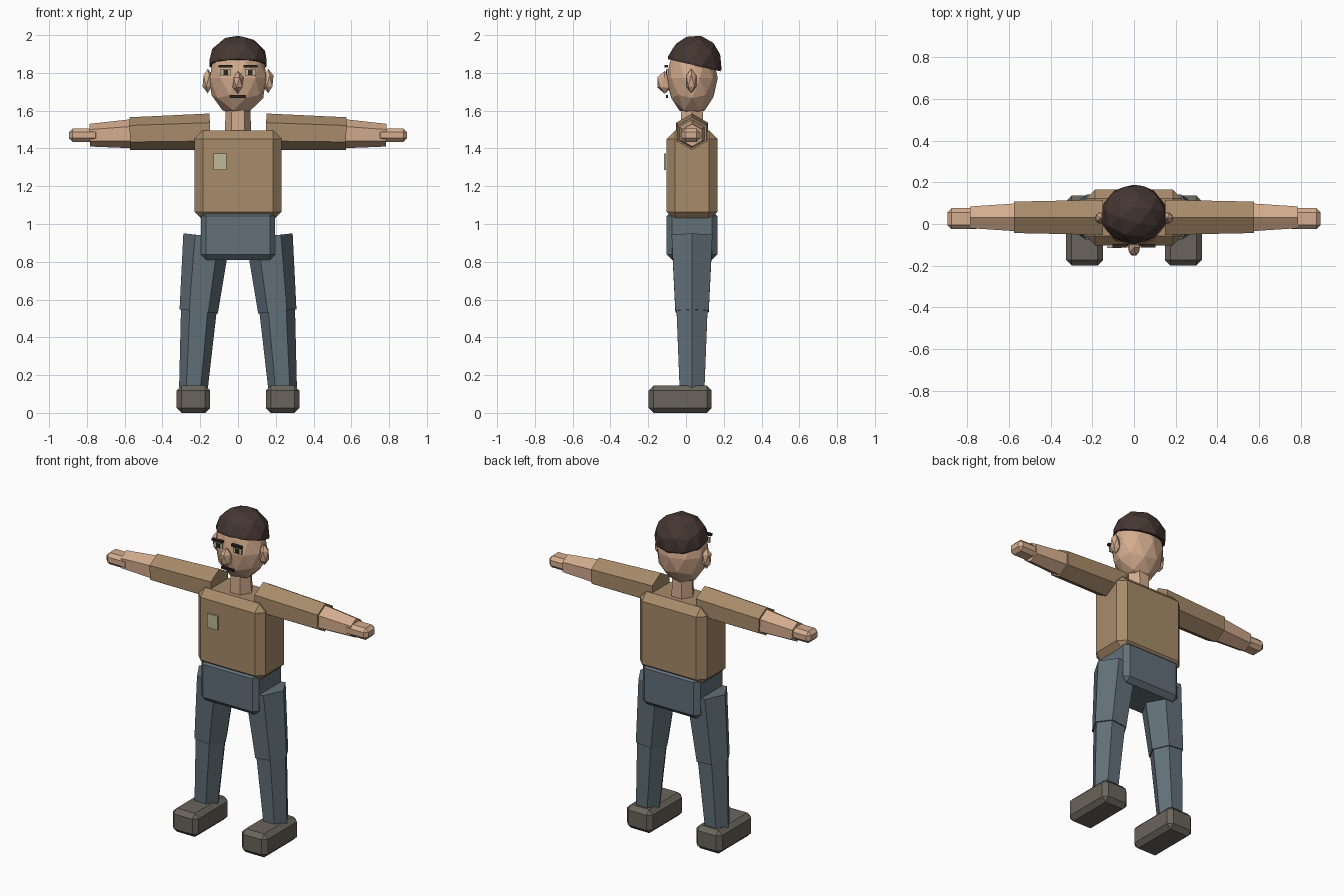
import bpy, bmesh, math
from mathutils import Vector, Matrix

if "Cube" in bpy.data.objects:
    bpy.data.objects.remove(bpy.data.objects["Cube"])


def colour(name, r, g, b):
    m = bpy.data.materials.new(name)
    lin = [((c / 255 + 0.055) / 1.055) ** 2.4 for c in (r, g, b)]
    m.diffuse_color = (*lin, 1)
    m.use_nodes = True
    m.node_tree.nodes["Principled BSDF"].inputs["Base Color"].default_value = m.diffuse_color
    return m


SKIN = colour("skin", 212, 172, 142)
SHIRT = colour("tan_shirt", 168, 139, 106)
PANTS = colour("slate_trousers", 98, 112, 121)
SHOE = colour("grey_brown_shoe", 106, 100, 91)
HAIR = colour("dark_brown_hair", 70, 55, 50)
PALE = colour("pale_sage", 190, 186, 150)
DARK = colour("near_black_brown", 46, 37, 33)
CY = 0.032  # body centre line in depth


def finish(bm, name, mat):
    bmesh.ops.recalc_face_normals(bm, faces=bm.faces)
    me = bpy.data.meshes.new(name)
    bm.to_mesh(me)
    bm.free()
    me.materials.append(mat)
    ob = bpy.data.objects.new(name, me)
    bpy.context.collection.objects.link(ob)
    return ob


def box(name, mat, x, y, z, chamfer=0):
    """Box from (low, high) pairs, with one-segment chamfered edges."""
    bm = bmesh.new()
    bmesh.ops.create_cube(bm, size=1)
    for v in bm.verts:
        v.co = [(r[0] + r[1]) / 2 + c * (r[1] - r[0]) for c, r in zip(v.co, (x, y, z))]
    if chamfer:
        bmesh.ops.bevel(bm, geom=bm.edges[:], offset=chamfer, segments=1,
                        affect='EDGES', profile=0.5)
    return finish(bm, name, mat)


def limb(name, mat, p0, p1, r0, r1, corner):
    """Six-sided tapered limb; one corner points along the given direction."""
    p0, p1 = Vector(p0), Vector(p1)
    axis = (p1 - p0).normalized()
    u = Vector(corner)
    u = (u - axis * u.dot(axis)).normalized()
    w = axis.cross(u)
    bm = bmesh.new()
    rings = []
    for p, r in ((p0, r0), (p1, r1)):
        rings.append([bm.verts.new(p + r * (u * math.cos(a) + w * math.sin(a)))
                      for a in (i * math.pi / 3 for i in range(6))])
    for i in range(6):
        j = (i + 1) % 6
        bm.faces.new((rings[0][i], rings[0][j], rings[1][j], rings[1][i]))
    bm.faces.new(rings[0])
    bm.faces.new(rings[1])
    return finish(bm, name, mat)


def ball(name, mat, centre, radii, detail, cut=None, tilt=0):
    """Faceted ellipsoid, optionally cut flat below a height and tilted."""
    bm = bmesh.new()
    bmesh.ops.create_icosphere(bm, subdivisions=detail, radius=1)
    if cut is not None:
        res = bmesh.ops.bisect_plane(bm, geom=bm.verts[:] + bm.edges[:] + bm.faces[:],
                                     plane_co=(0, 0, cut), plane_no=(0, 0, 1), clear_inner=True)
        rim = [e for e in res["geom_cut"] if isinstance(e, bmesh.types.BMEdge)]
        bmesh.ops.contextual_create(bm, geom=rim)
    m = Matrix.Translation(centre) @ Matrix.Rotation(tilt, 4, 'X') @ Matrix.Diagonal((*radii, 1))
    bmesh.ops.transform(bm, matrix=m, verts=bm.verts)
    return finish(bm, name, mat)


def span(s, a, b):
    return tuple(sorted((s * a, s * b)))


# Trunk
box("torso", SHIRT, (-0.23, 0.23), (-0.102, 0.166), (1.02, 1.495), 0.044)
box("pelvis", PANTS, (-0.197, 0.197), (-0.102, 0.166), (0.81, 1.07), 0.028)
box("chest_badge", PALE, (-0.13, -0.06), (-0.116, -0.107), (1.285, 1.372))
limb("neck", SKIN, (0, CY, 1.46), (0, CY, 1.63), 0.07, 0.065, (1, 0, 0))

# Head and hair
ball("head", SKIN, (0, CY, 1.772), (0.157, 0.136, 0.2), 2)
ball("hair", HAIR, (0, 0.046, 1.852), (0.16, 0.146, 0.148), 2, cut=-0.08, tilt=math.radians(-13))
ball("nose", SKIN, (0, -0.113, 1.75), (0.032, 0.046, 0.06), 1)
box("mouth", DARK, (-0.042, 0.042), (-0.106, -0.095), (1.668, 1.682))

for s, side in ((-1, "right"), (1, "left")):
    # Face details
    ball(side + "_ear", SKIN, (s * 0.16, 0.028, 1.757), (0.031, 0.031, 0.065), 1)
    box(side + "_eye", PALE, span(s, 0.036, 0.096), (-0.102, -0.093), (1.787, 1.82))
    box(side + "_pupil", DARK, span(s, 0.053, 0.077), (-0.106, -0.1), (1.79, 1.816))
    box(side + "_eyebrow", DARK, span(s, 0.03, 0.102), (-0.113, -0.096), (1.828, 1.842))

    # Outstretched arm
    limb(side + "_upper_arm", SHIRT, (s * 0.148, CY, 1.488), (s * 0.573, CY, 1.478),
         0.097, 0.087, (0, 0, 1))
    limb(side + "_forearm", SKIN, (s * 0.56, CY, 1.478), (s * 0.785, CY, 1.47),
         0.077, 0.06, (0, 0, 1))
    box(side + "_hand", SKIN, span(s, 0.735, 0.895), (-0.024, 0.076), (1.434, 1.506), 0.02)

    # Leg and shoe
    limb(side + "_thigh", PANTS, (s * 0.165, CY, 0.937), (s * 0.208, CY, 0.537),
         0.125, 0.102, (1, 0, 0))
    limb(side + "_shin", PANTS, (s * 0.207, CY, 0.55), (s * 0.236, CY, 0.13),
         0.095, 0.076, (1, 0, 0))
    box(side + "_shoe", SHOE, span(s, 0.148, 0.325), (-0.198, 0.136), (0, 0.145), 0.026)
